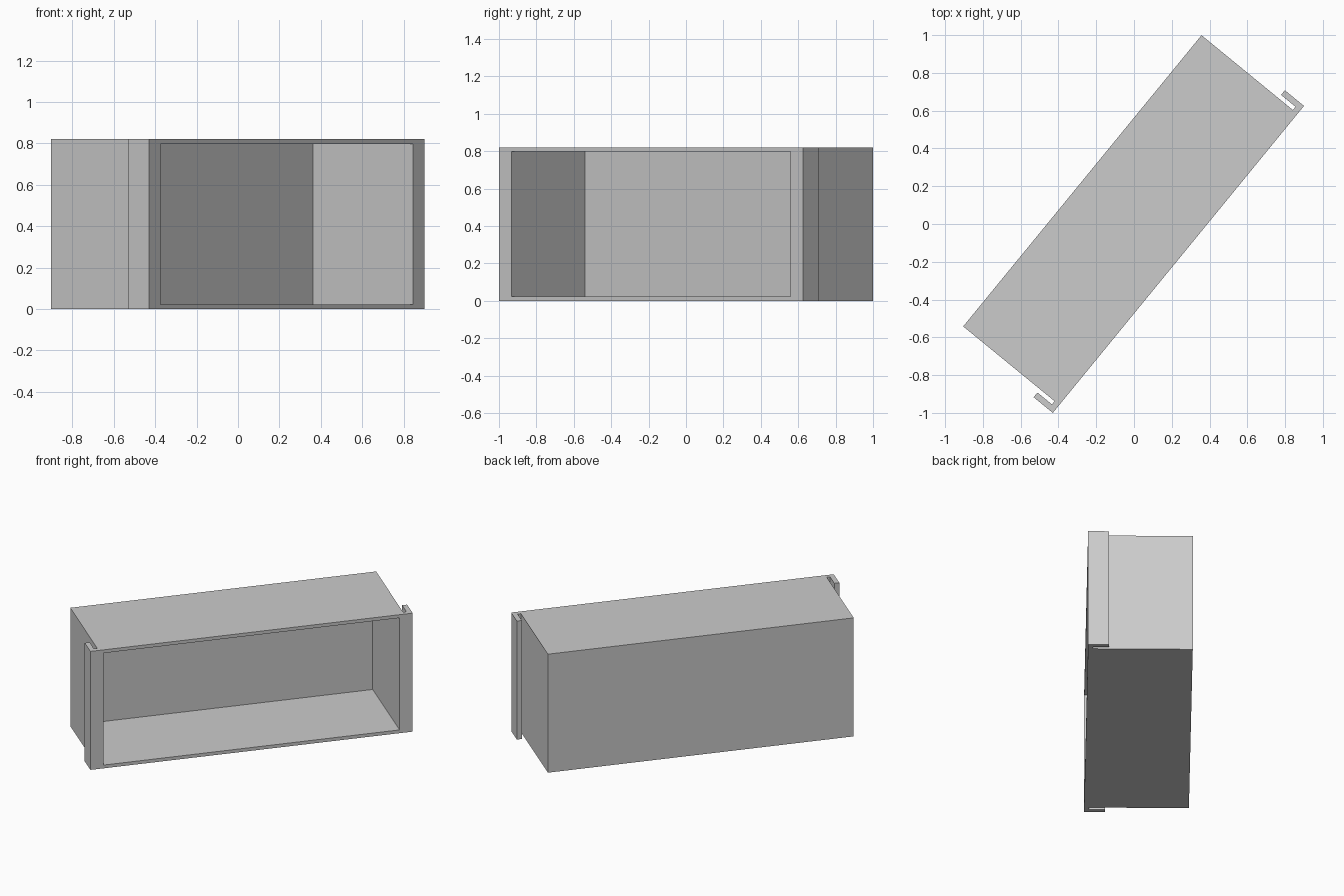
import bpy, bmesh, math
from mathutils import Matrix

if "Cube" in bpy.data.objects:
    bpy.data.objects.remove(bpy.data.objects["Cube"])

LENGTH, DEPTH, HEIGHT = 2.10, 0.657, 0.82   # outer size, lips included
WALL = 0.032                                # sheet thickness
STEP = 0.054                                # lip overhang past the box end
LIP = 0.131                                 # return length of each hooked lip
INNER_DEPTH = 0.623

grey = bpy.data.materials.new("light grey")
grey.diffuse_color = (0.6, 0.6, 0.6, 1)
grey.use_nodes = True
grey.node_tree.nodes["Principled BSDF"].inputs["Base Color"].default_value = grey.diffuse_color

# Plan outline: box with a hooked lip at each front corner, mirrored in x
h = LENGTH / 2
right = [(h, 0), (h, LIP), (h - WALL, LIP), (h - WALL, WALL),
         (h - STEP, WALL), (h - STEP, DEPTH)]
outline = right + [(-x, y) for x, y in reversed(right)]

bm = bmesh.new()
base = bm.faces.new([bm.verts.new((x, y, 0)) for x, y in outline])
top = bmesh.ops.extrude_face_region(bm, geom=[base])["geom"]
bmesh.ops.translate(bm, vec=(0, 0, HEIGHT),
                    verts=[v for v in top if isinstance(v, bmesh.types.BMVert)])
bmesh.ops.recalc_face_normals(bm, faces=bm.faces)

# Open front: inset the front face, then push it in to form the cavity
front = min(bm.faces, key=lambda f: f.calc_center_median().y)
bmesh.ops.inset_individual(bm, faces=[front], thickness=WALL)
for v in front.verts:
    v.co.x = math.copysign(h - STEP - WALL, v.co.x)
back = bmesh.ops.extrude_discrete_faces(bm, faces=[front])["faces"][0]
rim = [e for e in bm.edges if e.is_boundary]
bmesh.ops.translate(bm, vec=(0, INNER_DEPTH, 0), verts=back.verts)
bmesh.ops.remove_doubles(bm, verts=bm.verts, dist=1e-5)
bmesh.ops.recalc_face_normals(bm, faces=bm.faces)

# Turn the box on its diagonal and put its front left corner in place
angle = math.atan2(1.625, 1.33)
bm.transform(Matrix.Translation((-0.43, -1.0, 0)) @ Matrix.Rotation(angle, 4, 'Z')
             @ Matrix.Translation((h, 0, 0)))

mesh = bpy.data.meshes.new("open_box")
bm.to_mesh(mesh)
bm.free()
mesh.materials.append(grey)
box = bpy.data.objects.new("open_box", mesh)
bpy.context.collection.objects.link(box)
